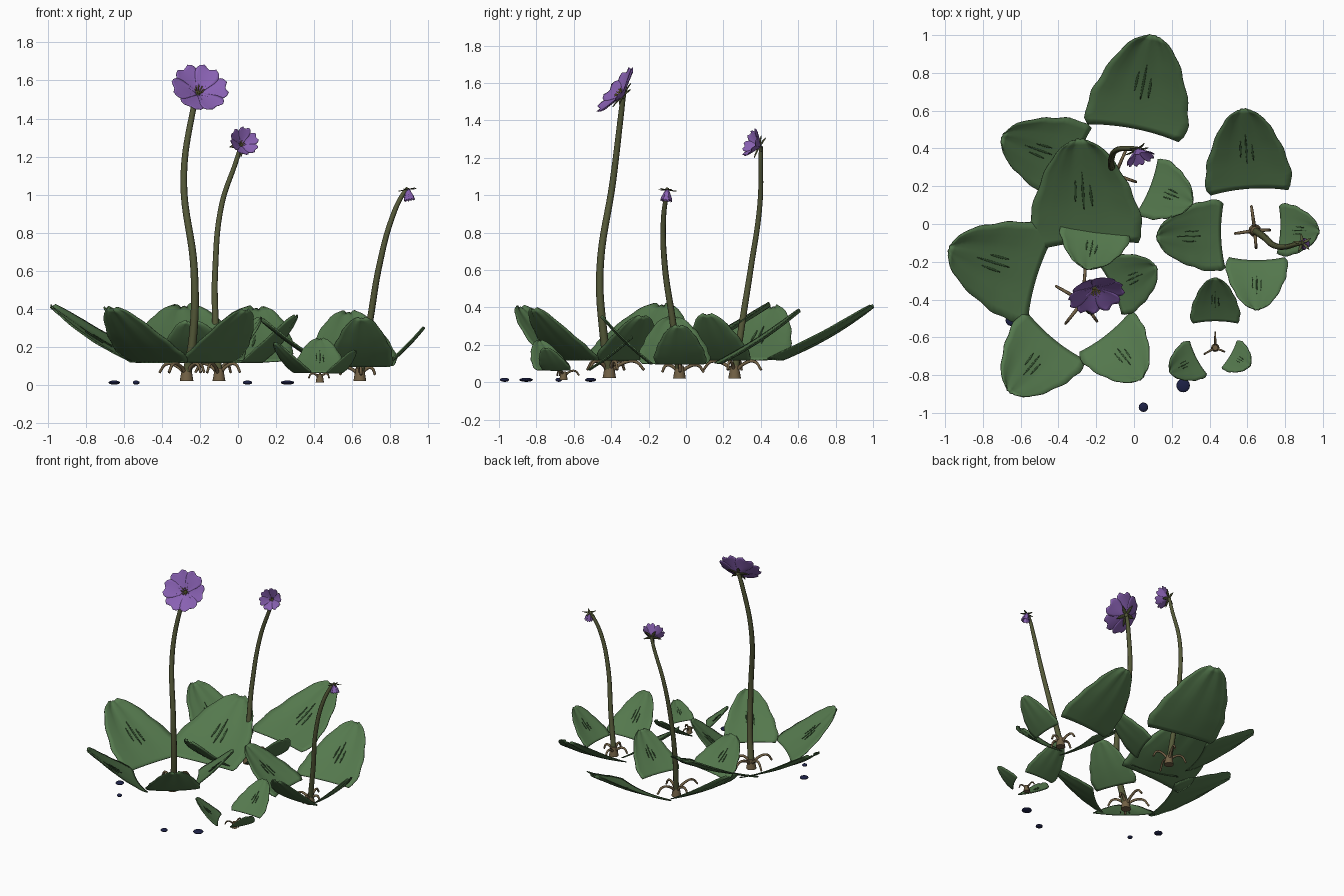
import bpy, math, random
from mathutils import Vector, Matrix

if "Cube" in bpy.data.objects:
    bpy.data.objects.remove(bpy.data.objects["Cube"])

random.seed(4)


def material(name, rgb):
    m = bpy.data.materials.new(name)
    m.diffuse_color = (*rgb, 1)
    m.use_nodes = True
    m.node_tree.nodes["Principled BSDF"].inputs["Base Color"].default_value = m.diffuse_color
    return m


GREEN = material("leaf_green", (0.09, 0.19, 0.075))
VEIN = material("vein_green", (0.035, 0.085, 0.03))
STEM = material("stem_olive", (0.09, 0.1, 0.04))
BROWN = material("crown_brown", (0.17, 0.12, 0.06))
PURPLE = material("petal_purple", (0.25, 0.12, 0.45))
YELLOW = material("stamen_yellow", (0.5, 0.42, 0.08))
NAVY = material("berry_navy", (0.012, 0.015, 0.06))


def lerp_table(table, t):
    for (t0, v0), (t1, v1) in zip(table, table[1:]):
        if t <= t1:
            return v0 + (v1 - v0) * (t - t0) / (t1 - t0)
    return table[-1][1]


def sheet(name, point, nu, nv, mat, thick):
    """Smooth thin surface from point(u in 0..1, v in -1..1)."""
    verts = [point(i / nu, 2 * j / nv - 1) for i in range(nu + 1) for j in range(nv + 1)]
    w = nv + 1
    faces = [(i * w + j, i * w + j + 1, (i + 1) * w + j + 1, (i + 1) * w + j)
             for i in range(nu) for j in range(nv)]
    me = bpy.data.meshes.new(name)
    me.from_pydata(verts, [], faces)
    me.polygons.foreach_set("use_smooth", [True] * len(faces))
    me.materials.append(mat)
    ob = bpy.data.objects.new(name, me)
    bpy.context.collection.objects.link(ob)
    s = ob.modifiers.new("thickness", 'SOLIDIFY')
    s.thickness, s.offset = thick, 0
    return ob


def tube(name, pts, r0, r1, mat):
    """Tapered round stem through the points."""
    cu = bpy.data.curves.new(name, 'CURVE')
    cu.dimensions = '3D'
    cu.bevel_depth, cu.bevel_resolution, cu.resolution_u = 1, 2, 8
    cu.use_fill_caps = True
    sp = cu.splines.new('BEZIER')
    sp.bezier_points.add(len(pts) - 1)
    for i, (b, p) in enumerate(zip(sp.bezier_points, pts)):
        b.co = p
        b.handle_left_type = b.handle_right_type = 'AUTO'
        b.radius = r0 + (r1 - r0) * i / (len(pts) - 1)
    cu.materials.append(mat)
    ob = bpy.data.objects.new(name, cu)
    bpy.context.collection.objects.link(ob)
    return ob


def ball(name, loc, scale, mat):
    bpy.ops.mesh.primitive_uv_sphere_add(segments=16, ring_count=8, location=loc)
    ob = bpy.context.object
    ob.name, ob.scale = name, scale
    ob.data.materials.append(mat)
    bpy.ops.object.shade_smooth()


LEAF = [(0, .9), (.06, .98), (.18, 1), (.35, .94), (.55, .8), (.75, .62),
        (.9, .42), (.97, .27), (1, .14)]


def leaf(name, base, tip, width):
    b, t = Vector(base), Vector(tip)
    along = t - b
    side = along.cross(Vector((0, 0, 1))).normalized()
    up = side.cross(along).normalized()
    ph = random.uniform(0, 6)

    def point(u, v, lift=0):
        half = lerp_table(LEAF, u) * width / 2
        half *= 1 + .02 * math.sin(22 * u + ph + 2 * v)
        notch = -.03 * (1 - u) ** 4 * (1 - v * v)
        cup = .035 * width * (v * v) - .03 * width * math.sin(math.pi * u)
        ripple = .008 * width * math.sin(9 * v + ph) * u
        return b + along * (u - notch) + side * half * v + up * (cup + ripple + lift)

    sheet(name, point, 18, 12, GREEN, .006)
    # short raised vein streaks
    for v0, u0, u1 in ((0, .32, .68), (-.16, .4, .6), (.16, .35, .55)):
        sheet(name + "_vein", lambda u, v: point(u0 + (u1 - u0) * u,
              v0 + .025 * v * math.sin(math.pi * (.1 + .8 * u)), .004), 6, 2, VEIN, .003)


def flower(name, loc, axis, length, width, rise, sepal, sepal_rise, turn=0):
    frame = Matrix.Translation(loc) @ Vector(axis).to_track_quat('Z', 'Y').to_matrix().to_4x4()
    prof = [(0, .18), (.25, .5), (.5, .85), (.72, 1), (.88, .88), (.96, .68), (1, .5)]
    sprof = [(0, .5), (.35, 1), (.7, .65), (1, .06)]

    def ring(part, count, ln, wd, ang, table, mat, off, notch):
        for k in range(count):
            a = turn + off + 2 * math.pi * k / count
            rot = frame @ Matrix.Rotation(a, 4, 'Z')

            def point(u, v):
                r = ln * (u - notch * u ** 6 * (1 - abs(v)))
                x = .008 + r * math.cos(ang)
                z = r * math.sin(ang) - .07 * ln * u * u * math.cos(ang) + .04 * ln * v * v
                z += .001 * (k % 2)
                return rot @ Vector((x, lerp_table(table, u) * wd / 2 * v, z))
            sheet(part, point, 10, 8, mat, .003)

    ring(name + "_petal", 6, length, width, rise, prof, PURPLE, 0, .08)
    ring(name + "_sepal", 5, sepal, sepal * .38, sepal_rise, sprof, STEM, .5, 0)
    # receptacle and stamens
    ball(name + "_receptacle", loc, (length * .1,) * 3, STEM)
    for k in range(8):
        a = k * math.pi / 4
        end = Vector((math.cos(a) * .16, math.sin(a) * .16, .26)) * length
        tube(name + "_stamen", [frame @ Vector((0, 0, 0)), frame @ (end * .6), frame @ end],
             .012 * length, .022 * length, YELLOW)


# plants: base position, crown radius, leaves (base xy, tip xy, width, tip height), leaf base height
plants = {
    "tall": ((-.27, -.41), .036, .11, [
        ((-.50, -.28), (-.98, -.13), .54, .41), ((-.42, -.60), (-.66, -.89), .44, .40),
        ((-.15, -.58), (.04, -.82), .38, .39), ((-.12, -.34), (.12, -.23), .33, .35),
        ((-.25, -.11), (-.29, .45), .60, .41)]),
    "middle": ((-.10, .26), .034, .11, [
        ((0, .49), (.10, 1.0), .55, .40), ((-.30, .32), (-.70, .46), .44, .40),
        ((-.20, -.01), (-.25, -.24), .38, .33), ((.08, .20), (.31, .11), .33, .36)]),
    "small": ((.64, -.035), .034, .09, [
        ((.61, .175), (.58, .61), .46, .38), ((.47, -.06), (.12, -.07), .38, .34),
        ((.65, -.185), (.65, -.455), .33, .35), ((.77, -.03), (.98, -.04), .28, .30)]),
    "seedling": ((.43, -.655), .022, .06, [
        ((.43, -.52), (.43, -.285), .265, .24), ((.335, -.71), (.19, -.785), .22, .22),
        ((.51, -.69), (.615, -.75), .18, .18)]),
}
for pname, ((x, y), r, zb, leaves) in plants.items():
    # flared root crown
    bpy.ops.mesh.primitive_cone_add(vertices=12, radius1=r, radius2=r * .65,
                                    depth=r * 2, location=(x, y, r * 1.6))
    crown = bpy.context.object
    crown.name = pname + "_crown"
    crown.data.materials.append(BROWN)
    bpy.ops.object.shade_smooth_by_angle()
    for i, (b, t, w, zt) in enumerate(leaves):
        leaf(f"{pname}_leaf_{i + 1}", (*b, zb), (*t, zt), w)
        # arching petiole towards the leaf
        dx, dy = (b[0] - x) * .62, (b[1] - y) * .62
        tube(f"{pname}_petiole_{i + 1}",
             [(x + dx * s, y + dy * s, zb * h) for s, h in ((0, .45), (.35, .9), (.75, 1), (1, .6))],
             r * .3, r * .2, BROWN)

# flower stalks
tube("tall_stalk", [(-.27, -.41, .05), (-.237, -.44, .25), (-.23, -.46, .6),
                    (-.285, -.39, 1.08), (-.235, -.345, 1.45), (-.215, -.335, 1.53)], .024, .013, STEM)
tube("middle_stalk", [(-.10, .26, .05), (-.12, .31, .38), (-.12, .345, .6),
                      (-.085, .395, .95), (-.005, .40, 1.19), (.015, .40, 1.26)], .02, .011, STEM)
tube("small_stalk", [(.64, -.035, .05), (.69, -.07, .32), (.745, -.115, .64),
                     (.81, -.12, .88), (.865, -.105, 1.0), (.892, -.1, 1.035)], .02, .01, STEM)

# open flower, half-open flower, nodding bud
flower("open_flower", (-.21, -.335, 1.53), (.2, -.77, .6), .155, .135, .42, .075, .1)
flower("half_open_flower", (.015, .395, 1.26), (.3, -.8, .35), .095, .065, .75, .06, .1, .3)
flower("bud", (.892, -.1, 1.03), (.15, -.1, -1), .065, .032, 1.25, .042, .1)

# fallen berries
for i, (x, y, r) in enumerate(((-.65, -.51, .03), (-.535, -.68, .018),
                               (.05, -.97, .025), (.26, -.855, .036))):
    ball(f"berry_{i + 1}", (x, y, .013), (r, r, .011), NAVY)
